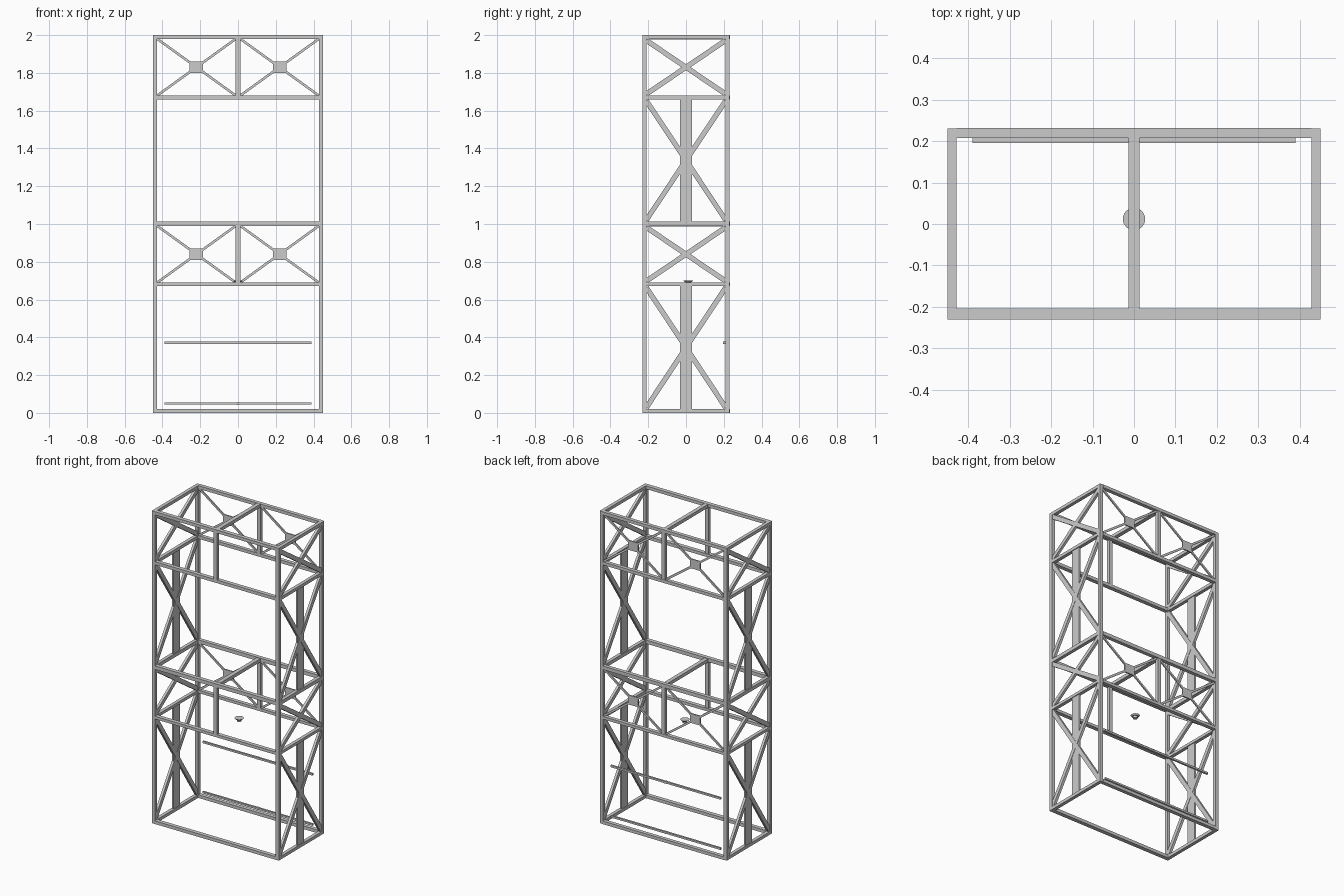
import bpy, bmesh
from mathutils import Vector, Matrix

if "Cube" in bpy.data.objects:
    bpy.data.objects.remove(bpy.data.objects["Cube"])

X, Y, T = 0.45, 0.23, 0.022          # half width, half depth, bar thickness
XC, YC = X - T / 2, Y - T / 2


def finish(name, bm):
    me = bpy.data.meshes.new(name)
    bm.to_mesh(me)
    bm.free()
    ob = bpy.data.objects.new(name, me)
    bpy.context.collection.objects.link(ob)
    return ob


def box(name, lo, hi):
    lo, hi = Vector(lo), Vector(hi)
    bm = bmesh.new()
    bmesh.ops.create_cube(bm, size=1, matrix=Matrix.Translation((lo + hi) / 2)
                          @ Matrix.Diagonal((*(hi - lo), 1)))
    return finish(name, bm)


def strut(name, a, b, normal, width, depth):
    # flat bar from a to b, its thin side facing along normal
    a, b, n = Vector(a), Vector(b), Vector(normal)
    d = (b - a).normalized()
    s = n.cross(d)
    rot = Matrix((s, n, d)).transposed().to_4x4()
    bm = bmesh.new()
    bmesh.ops.create_cube(bm, size=1, matrix=Matrix.Translation((a + b) / 2) @ rot
                          @ Matrix.Diagonal((width, depth, (b - a).length, 1)))
    return finish(name, bm)


# corner posts
for sx in (-1, 1):
    for sy in (-1, 1):
        x, y = sx * XC, sy * YC
        box("corner_post", (x - T/2, y - T/2, 0), (x + T/2, y + T/2, 2))

# horizontal rings of rails
rings = [(0, 0.02), (0.672, 0.69), (0.99, 1.013), (1.66, 1.68), (1.98, 2.0)]
for z0, z1 in rings:
    box("front_rail", (-X + T, -Y, z0), (X - T, -Y + 0.026, z1))
    box("back_rail", (-X + T, Y - 0.022, z0), (X - T, Y + 0.002, z1))
    for sx in (-1, 1):
        x = sx * XC
        box("side_rail", (x - T/2, -Y + T, z0), (x + T/2, Y - T, z1))

# drawer sections: centre frame, back bracing with gussets, side crosses
for z0, z1 in ((0.69, 0.99), (1.68, 1.98)):
    zc = (z0 + z1) / 2
    box("centre_cross_rail", (-0.013, -Y, z1 - 0.002), (0.013, Y, z1 + 0.019))
    for sy in (-1, 1):
        y = sy * YC
        box("centre_post", (-0.012, y - T/2, z0), (0.012, y + T/2, z1))
    for sx in (-1, 1):
        xa, xb = sx * 0.012, sx * (X - T)
        xm = (xa + xb) / 2
        strut("back_brace", (xa, 0.218, z0), (xb, 0.218, z1), (0, 1, 0), 0.013, 0.008)
        strut("back_brace", (xa, 0.218, z1), (xb, 0.218, z0), (0, 1, 0), 0.013, 0.008)
        box("brace_plate", (xm - 0.036, 0.214, zc - 0.03), (xm + 0.036, 0.222, zc + 0.03))

# side crosses in every section
for z0, z1 in ((0.02, 0.672), (0.69, 0.99), (1.013, 1.66), (1.68, 1.98)):
    for sx in (-1, 1):
        for sy in (-1, 1):
            strut("side_brace", (sx * XC, -sy * 0.21, z0 + 0.008),
                  (sx * XC, sy * 0.21, z1 - 0.008), (1, 0, 0), 0.027, 0.016)

# upright flat strips in the tall sections
for z0, z1 in ((0.02, 0.672), (1.013, 1.66)):
    for sx in (-1, 1):
        x = sx * XC
        box("side_strip", (x - 0.006, -0.032, z0), (x + 0.006, 0.032, z1))

# low back rods, each with a small middle joint
for z in (0.05, 0.372):
    box("back_rod", (-0.39, 0.196, z - 0.006), (0.39, 0.208, z + 0.006))
    box("rod_joint", (-0.008, 0.195, z - 0.007), (0.008, 0.209, z + 0.007))

# small round fixture in the middle
bm = bmesh.new()
for r1, r2, h, z in ((0.014, 0.014, 0.012, 0.688), (0.020, 0.027, 0.008, 0.698)):
    bmesh.ops.create_cone(bm, cap_ends=True, segments=24, radius1=r1, radius2=r2,
                          depth=h, matrix=Matrix.Translation((0, 0.012, z)))
knob = finish("round_fixture", bm)
bpy.context.view_layer.objects.active = knob
knob.select_set(True)
bpy.ops.object.shade_smooth_by_angle()
